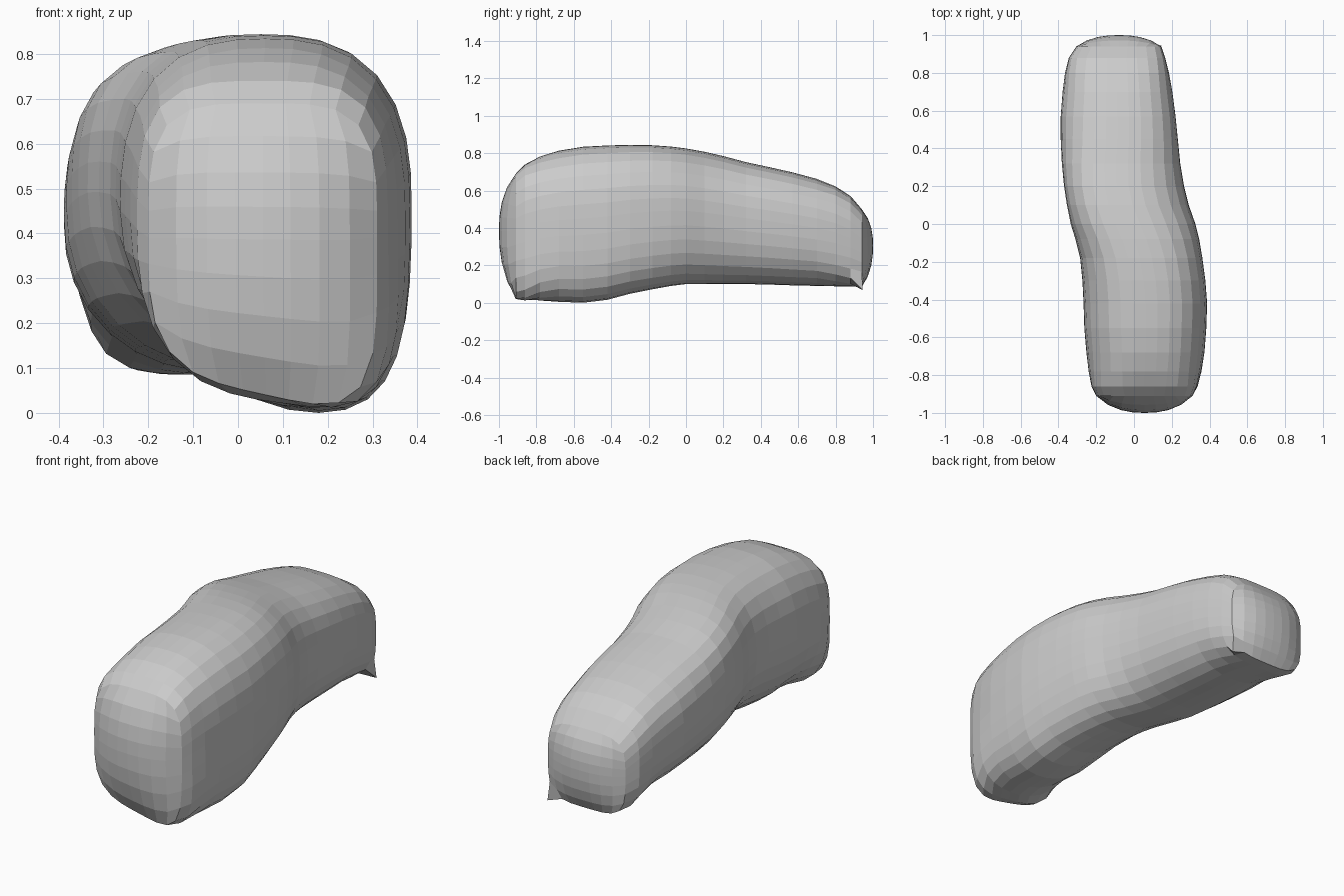
import bpy, bmesh, math
from mathutils import Vector

if "Cube" in bpy.data.objects:
    bpy.data.objects.remove(bpy.data.objects["Cube"])

N = 8              # facets along each of the four sides of the section
SIDES = 4 * N
# Stations along the body: y, left x, right x, bottom z, top z
STATIONS = [
    (-0.91, -0.20, 0.31, 0.04, 0.69), (-0.86, -0.225, 0.334, 0.022, 0.74),
    (-0.78, -0.24, 0.355, 0.012, 0.782), (-0.68, -0.252, 0.373, 0.005, 0.813),
    (-0.55, -0.263, 0.383, 0.0, 0.834), (-0.42, -0.267, 0.387, 0.016, 0.841),
    (-0.3, -0.273, 0.378, 0.048, 0.844), (-0.18, -0.285, 0.362, 0.072, 0.842),
    (-0.08, -0.31, 0.345, 0.09, 0.835), (0.0, -0.335, 0.325, 0.10, 0.825),
    (0.1, -0.355, 0.29, 0.10, 0.807), (0.2, -0.37, 0.265, 0.10, 0.784),
    (0.32, -0.382, 0.245, 0.10, 0.752), (0.45, -0.388, 0.232, 0.097, 0.724),
    (0.57, -0.388, 0.22, 0.093, 0.697), (0.7, -0.378, 0.203, 0.09, 0.662),
    (0.8, -0.365, 0.185, 0.088, 0.622), (0.88, -0.345, 0.165, 0.086, 0.57),
    (0.94, -0.305, 0.145, 0.085, 0.50),
]


def ramp(v, a, b):
    return min(1, max(0, (v - a) / (b - a)))


def section(y, left, right, bottom, top):
    """Rounded-box ring, corners at every N-th point, with a leaning underside."""
    back, end = ramp(y, -0.4, 0.2), ramp(abs(y), 0.75, 0.92)
    cx, w = (left + right) / 2, (right - left) / 2
    zm = bottom + (top - bottom) * 0.54
    lean_low = (0.12 - 0.08 * back) * (1 - end)
    lean_top = -0.04 * math.exp(-((y - 0.15) / 0.25) ** 2)
    tilt = 0.06 * (1 - back) * end
    ring = []
    for i in range(SIDES):
        side, k = divmod(i, N)
        t = math.tan(math.pi / 4 * (1 - 2 * k / N))
        # square outline: top, left, bottom, right
        px, pz = ((t, 1), (-1, t), (-t, -1), (1, -t))[side]
        n = 2.6 + 0.15 * back if pz > 0 else 2.1 + 0.2 * back
        n += (4 - n) * end
        r = (abs(px) ** n + abs(pz) ** n) ** (1 / n)
        c, s = px / r, pz / r
        x, z = cx + w * c, zm + (top - zm if s > 0 else zm - bottom) * s
        x += (lean_top if s > 0 else lean_low) * s * s
        z += tilt * c * min(s, 0)
        ring.append((x, y, z))
    return ring


def end_cap(ring, bulge):
    """Fill a ring with a grid of quads that swells outward."""
    def edge(r, k):
        if r == 0:
            return ring[k]
        if r == N:
            return ring[3 * N - k]
        return ring[-r % SIDES] if k == 0 else ring[N + r]

    def inner(r, k):
        u, v = k / N, r / N
        p = (edge(0, k).co * (1 - v) + edge(N, k).co * v
             + edge(r, 0).co * (1 - u) + edge(r, N).co * u
             - edge(0, 0).co * (1 - u) * (1 - v) - edge(0, N).co * u * (1 - v)
             - edge(N, 0).co * (1 - u) * v - edge(N, N).co * u * v)
        p.y += bulge * (1 - abs(2 * u - 1) ** 2.6) * (1 - abs(2 * v - 1) ** 2.6)
        return bm.verts.new(p)

    g = [[edge(r, k) if r in (0, N) or k in (0, N) else inner(r, k)
          for k in range(N + 1)] for r in range(N + 1)]
    for r in range(N):
        for k in range(N):
            bm.faces.new((g[r][k], g[r][k + 1], g[r + 1][k + 1], g[r + 1][k]))


# Lofted body
bm = bmesh.new()
rings = [[bm.verts.new(p) for p in section(*s)] for s in STATIONS]
for a, b in zip(rings, rings[1:]):
    for i in range(SIDES):
        j = (i + 1) % SIDES
        bm.faces.new((a[i], a[j], b[j], b[i]))

# Swollen front and back ends
end_cap(rings[0], -0.09)
end_cap(rings[-1], 0.06)

# Small pinched corner at the lower back right
rings[-1][3 * N].co = Vector((0.145, 0.945, 0.068))

bmesh.ops.recalc_face_normals(bm, faces=bm.faces)
mesh = bpy.data.meshes.new("body")
bm.to_mesh(mesh)
bm.free()
body = bpy.data.objects.new("body", mesh)
bpy.context.collection.objects.link(body)
